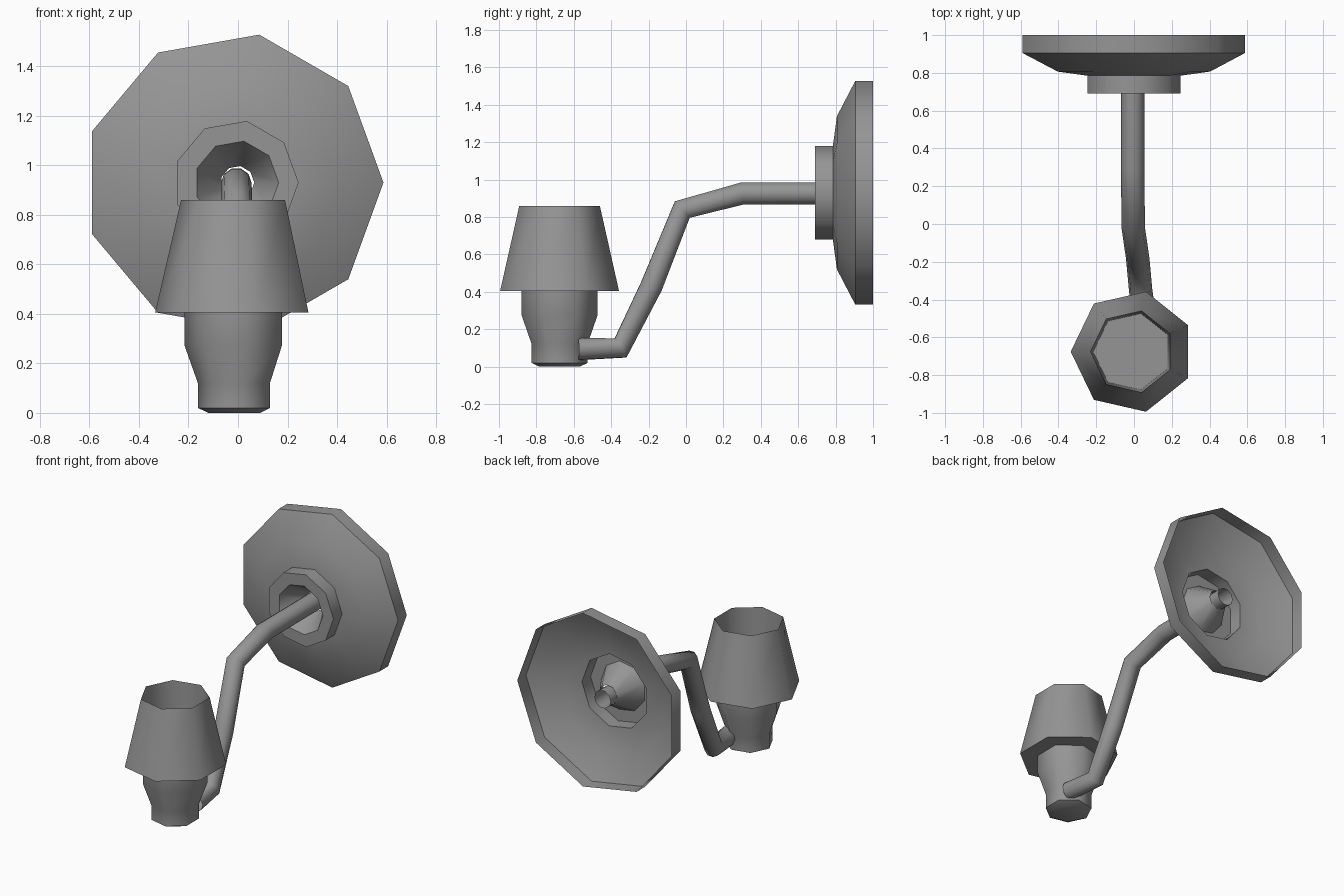
import bpy, bmesh, math
from mathutils import Vector

cube = bpy.data.objects.get("Cube")
if cube:
    bpy.data.objects.remove(cube, do_unlink=True)

grey = bpy.data.materials.new("plain_grey")
grey.use_nodes = True
colour = (0.3, 0.3, 0.3, 1)
grey.diffuse_color = colour
grey.node_tree.nodes["Principled BSDF"].inputs["Base Color"].default_value = colour


def finish(obj, angle):
    """Give the object its colour and smooth shading with sharp edges."""
    obj.data.materials.append(grey)
    bpy.ops.object.select_all(action='DESELECT')
    bpy.context.view_layer.objects.active = obj
    obj.select_set(True)
    bpy.ops.object.shade_smooth_by_angle(angle=math.radians(angle))


def lathe(name, profile, sides, place, cap_start=False, cap_end=False):
    """Skin rings of (radius, height); place maps radius, angle, height to a point."""
    bm = bmesh.new()
    rings = [[bm.verts.new(place(r, math.tau * i / sides, h)) for i in range(sides)]
             for r, h in profile]
    for a, b in zip(rings, rings[1:]):
        for i in range(sides):
            j = (i + 1) % sides
            bm.faces.new((a[i], a[j], b[j], b[i]))
    if cap_start:
        bm.faces.new(rings[0][::-1])
    if cap_end:
        bm.faces.new(rings[-1])
    mesh = bpy.data.meshes.new(name)
    bm.to_mesh(mesh)
    bm.free()
    obj = bpy.data.objects.new(name, mesh)
    bpy.context.collection.objects.link(obj)
    finish(obj, 55)
    return obj


def on_wall(r, a, y):
    # rings are centred by their width, so each sits slightly to one side
    return Vector((r * math.cos(a) - 0.032 * r, y, 0.93 + r * math.sin(a)))


def on_lamp(r, a, z):
    return Vector((-0.009 - r * math.cos(a), -0.676 - r * math.sin(a), z))


# Wall plate: open dished shell
lathe("wall_plate", [(0.607, 1.0), (0.607, 0.905), (0.416, 0.807), (0.253, 0.785)],
      9, on_wall)
# Collar with a funnel running back to the arm
lathe("wall_collar", [(0.253, 0.785), (0.253, 0.69), (0.17, 0.69), (0.068, 0.85)],
      9, on_wall)

# Lamp cup, closed above and below
lathe("lamp_cup", [(0.11, 0), (0.153, 0.02), (0.153, 0.12), (0.208, 0.275), (0.208, 0.41)],
      7, on_lamp, cap_start=True, cap_end=True)
# Shade with a floor and an inner wall
lathe("lamp_shade", [(0.208, 0.405), (0.326, 0.405), (0.221, 0.86), (0.207, 0.41)],
      7, on_lamp)

# Bent tube arm from the wall to the cup
path = [(-0.007, 0.92, 0.928), (-0.007, 0.3, 0.926), (-0.004, -0.02, 0.84),
        (0.02, -0.185, 0.43), (0.035, -0.35, 0.1), (0.068, -0.58, 0.095)]
curve = bpy.data.curves.new("arm", 'CURVE')
curve.dimensions = '3D'
curve.bevel_depth = 0.062
curve.bevel_resolution = 3
spline = curve.splines.new('POLY')
spline.points.add(len(path) - 1)
for point, co in zip(spline.points, path):
    point.co = (*co, 1)
arm = bpy.data.objects.new("arm", curve)
bpy.context.collection.objects.link(arm)
bpy.ops.object.select_all(action='DESELECT')
bpy.context.view_layer.objects.active = arm
arm.select_set(True)
bpy.ops.object.convert(target='MESH')
finish(bpy.context.view_layer.objects.active, 70)
